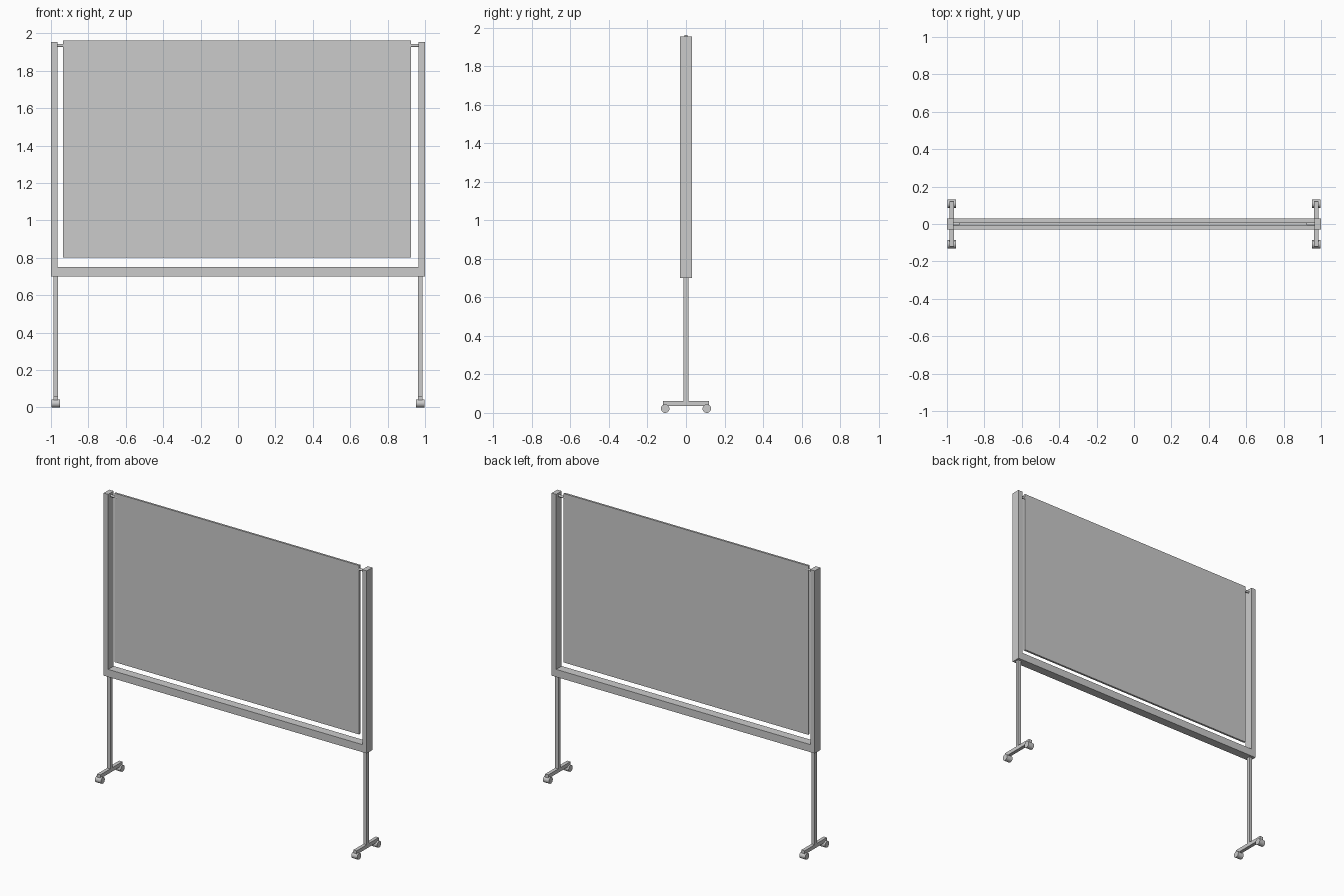
import bpy, math

if "Cube" in bpy.data.objects:
    bpy.data.objects.remove(bpy.data.objects["Cube"])

def box(name, x, y, z, bevel=0.0):
    """Box from (min, max) ranges on each axis."""
    c = [(a + b) / 2 for a, b in (x, y, z)]
    bpy.ops.mesh.primitive_cube_add(size=1, location=c)
    o = bpy.context.object
    o.name = name
    o.scale = [b - a for a, b in (x, y, z)]
    bpy.ops.object.transform_apply(location=False, rotation=False, scale=True)
    if bevel:
        m = o.modifiers.new("edge", 'BEVEL')
        m.width = bevel
        m.segments = 2
    return o

def rod_x(name, x0, x1, y, z, r, sides):
    """Cylinder lying along x."""
    bpy.ops.mesh.primitive_cylinder_add(
        vertices=sides, radius=r, depth=abs(x1 - x0),
        location=((x0 + x1) / 2, y, z), rotation=(0, math.pi / 2, 0))
    o = bpy.context.object
    o.name = name
    bpy.ops.object.shade_smooth_by_angle(angle=math.radians(35))
    return o

# U-shaped frame: one outline extruded through its depth
D = 0.03
outline = [(-1, 0.70), (1, 0.70), (1, 1.955), (0.966, 1.955),
           (0.966, 0.752), (-0.966, 0.752), (-0.966, 1.955), (-1, 1.955)]
n = len(outline)
verts = [(x, y, z) for y in (-D, D) for x, z in outline]
faces = [tuple(range(n)), tuple(reversed(range(n, 2 * n)))]
faces += [((i + 1) % n, i, i + n, (i + 1) % n + n) for i in range(n)]
mesh = bpy.data.meshes.new("frame")
mesh.from_pydata(verts, [], faces)
bpy.context.collection.objects.link(bpy.data.objects.new("frame", mesh))

# Writing panel hung between the posts
box("board_panel", (-0.935, 0.925), (-0.007, 0.007), (0.802, 1.963))

for s, side in ((-1, "left"), (1, "right")):
    cx = s * 0.975
    # Pivot pin from post to board
    rod_x(side + "_pivot", s * 0.915, s * 0.975, 0, 1.935, 0.008, 16)
    # Leg and foot bar
    box(side + "_leg", (cx - 0.012, cx + 0.012), (-0.012, 0.012), (0.05, 0.71))
    box(side + "_foot", (cx - 0.012, cx + 0.012), (-0.12, 0.12), (0.036, 0.062))
    # Roller wheels at both ends of the foot
    for t, end in ((-1, "front"), (1, "back")):
        rod_x(f"{side}_{end}_wheel", cx - 0.0225, cx + 0.0225, t * 0.108, 0.022, 0.022, 32)
